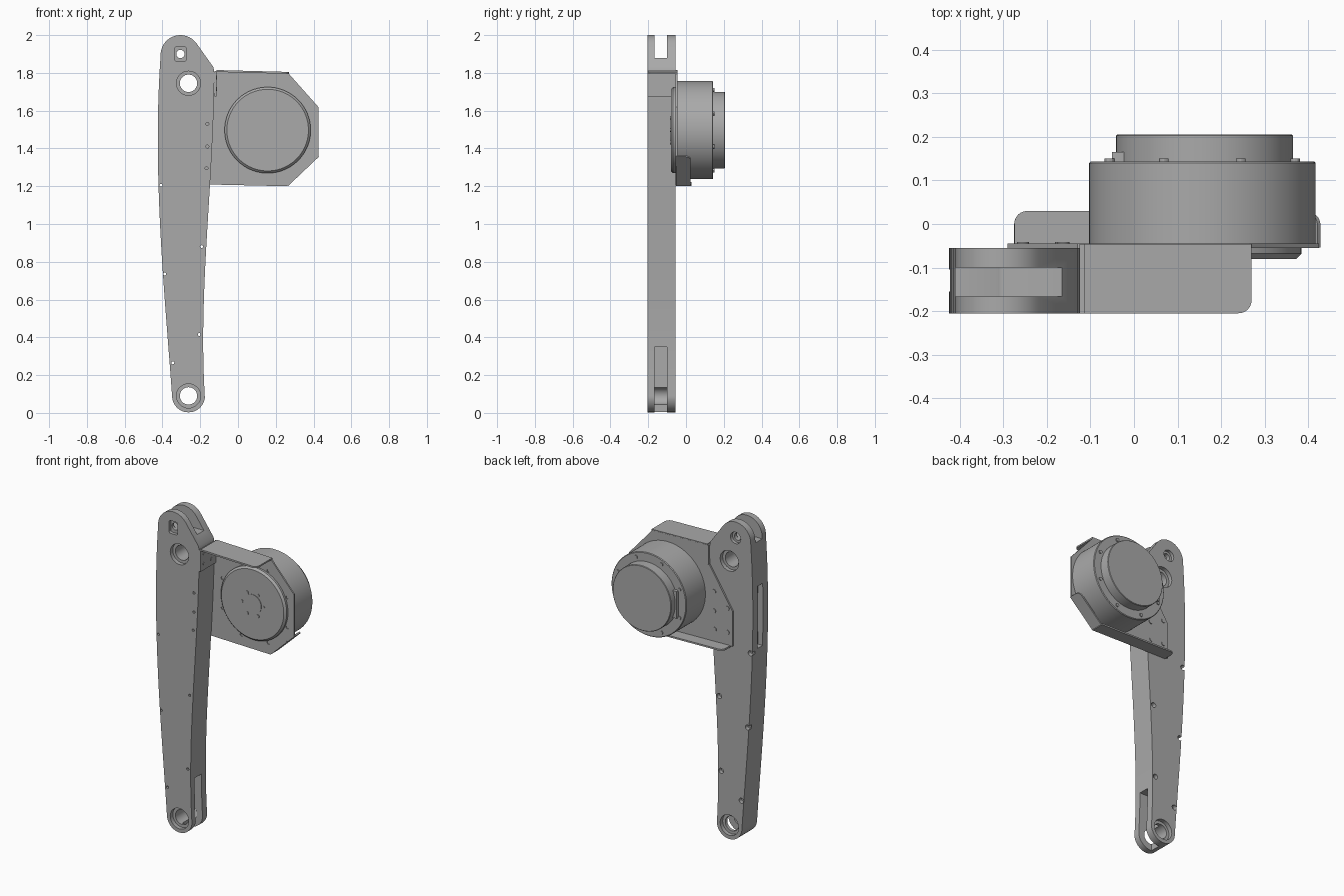
import bpy, bmesh, math
from mathutils import Vector, Matrix
from mathutils.geometry import interpolate_bezier

if "Cube" in bpy.data.objects:
    bpy.data.objects.remove(bpy.data.objects["Cube"])

grey = bpy.data.materials.new("machined grey")
grey.use_nodes = True
COLOUR = (0.4, 0.4, 0.4, 1)
grey.diffuse_color = COLOUR
grey.node_tree.nodes["Principled BSDF"].inputs["Base Color"].default_value = COLOUR

# local x, y -> world x, z ; local z -> world -y
UPRIGHT = Matrix(((1, 0, 0), (0, 0, -1), (0, 1, 0))).to_4x4()


def finish(name, bm):
    bmesh.ops.recalc_face_normals(bm, faces=bm.faces)
    me = bpy.data.meshes.new(name)
    bm.to_mesh(me)
    bm.free()
    me.materials.append(grey)
    ob = bpy.data.objects.new(name, me)
    bpy.context.collection.objects.link(ob)
    return ob


def add_prism(bm, pts, d0, d1, frame):
    """Extrude a flat outline between two depths of a frame."""
    rings = [[bm.verts.new(frame @ Vector((p[0], p[1], d))) for p in pts] for d in (d0, d1)]
    n = len(pts)
    bm.faces.new(rings[0])
    bm.faces.new(rings[1])
    for i in range(n):
        j = (i + 1) % n
        bm.faces.new((rings[0][i], rings[0][j], rings[1][j], rings[1][i]))


def arc(cx, cy, r, a0, a1, n):
    return [(cx + r * math.cos(math.radians(a0 + (a1 - a0) * i / n)),
             cy + r * math.sin(math.radians(a0 + (a1 - a0) * i / n))) for i in range(n + 1)]


def add_disc(bm, x, z, r, y0, y1, n=24):
    add_prism(bm, arc(x, z, r, 0, 360, n)[:-1], -y0, -y1, UPRIGHT)


def add_box(bm, lo, hi):
    pts = [(lo[0], lo[2]), (hi[0], lo[2]), (hi[0], hi[2]), (lo[0], hi[2])]
    add_prism(bm, pts, -lo[1], -hi[1], UPRIGHT)


def lathe(name, x, z, profile, n=64):
    """Stack of rings (radius, y) about an axis running front to back."""
    bm = bmesh.new()
    rings = [[bm.verts.new((px, y, pz)) for px, pz in arc(x, z, r, 0, 360, n)[:-1]]
             for r, y in profile]
    for a, b in zip(rings, rings[1:]):
        for i in range(n):
            j = (i + 1) % n
            bm.faces.new((a[i], a[j], b[j], b[i]))
    bm.faces.new(rings[0])
    bm.faces.new(rings[-1])
    return smooth(finish(name, bm))


def smooth(ob):
    bpy.ops.object.select_all(action='DESELECT')
    ob.select_set(True)
    bpy.context.view_layer.objects.active = ob
    bpy.ops.object.shade_smooth_by_angle(angle=math.radians(30))
    return ob


def cut(ob, bm):
    """Subtract a cutter, then throw the cutter away."""
    tool = finish("cutter", bm)
    tool.hide_render = True
    mod = ob.modifiers.new("cut", 'BOOLEAN')
    mod.operation, mod.solver, mod.object = 'DIFFERENCE', 'EXACT', tool
    mod.use_self = True
    bpy.context.view_layer.objects.active = ob
    bpy.ops.object.modifier_apply(modifier=mod.name)
    bpy.data.objects.remove(tool)


# Arm: long tapered lever with a rounded head and foot
FRONT, BACK = -0.205, -0.055
PIVOT_X, FOOT_Z, HEAD_Z = -0.262, 0.09, 1.745


def edge_curve(*p):
    return [tuple(v) for v in interpolate_bezier(*[Vector(q) for q in p], 24)]


outline = arc(-0.305, 1.895, 0.105, 35, 180, 20)
outline += edge_curve((-0.41, 1.89), (-0.455, 1.25), (-0.385, 0.6), (-0.349, FOOT_Z))
outline += arc(PIVOT_X, FOOT_Z, 0.087, 180, 360, 24)[1:-1]
outline += edge_curve((-0.176, FOOT_Z), (-0.21, 0.65), (-0.13, 1.2), (-0.125, 1.8))
outline += [(-0.13, 1.83)]
bm = bmesh.new()
add_prism(bm, outline, -FRONT, -BACK, UPRIGHT)
arm = finish("lever_arm", bm)

# Slots in the head, the foot and the outer edge
bm = bmesh.new()
add_box(bm, (-0.6, -0.167, 1.88), (0, -0.1, 2.2))
add_box(bm, (-0.27, -0.167, -0.1), (0, -0.1, 0.35))
add_box(bm, (-0.6, -0.155, 1.22), (-0.39, -0.105, 1.61))
cut(arm, bm)

# Pivot holes with bearing recesses, and the latch pocket in the head
bm = bmesh.new()
for z in (FOOT_Z, HEAD_Z):
    add_disc(bm, PIVOT_X, z, 0.046, -0.3, 0.1, 32)
add_disc(bm, -0.305, 1.9, 0.022, -0.3, 0.1)
cut(arm, bm)
bm = bmesh.new()
for z in (FOOT_Z, HEAD_Z):
    for y in (FRONT, BACK):
        add_disc(bm, PIVOT_X, z, 0.064, y - 0.025, y + 0.025, 32)
add_disc(bm, -0.305, 1.9, 0.036, BACK - 0.02, BACK + 0.02)
pocket = []
for sx, sz, a in ((1, 1, 0), (-1, 1, 90), (-1, -1, 180), (1, -1, 270)):
    pocket += arc(-0.305 + sx * 0.018, 1.9 + sz * 0.028, 0.012, a, a + 90, 5)
add_prism(bm, pocket, 0.185, 0.25, UPRIGHT)
cut(arm, bm)

# Bolt holes along the arm, counterbored at the back
bolts = [(-0.162, 1.53), (-0.162, 1.41), (-0.167, 1.295), (-0.408, 1.205),
         (-0.192, 0.88), (-0.388, 0.735), (-0.205, 0.415), (-0.345, 0.265)]
bm = bmesh.new()
for x, z in bolts:
    add_disc(bm, x, z, 0.008, -0.3, 0.1, 12)
cut(arm, bm)
bm = bmesh.new()
for x, z in bolts[3:]:
    add_disc(bm, x, z, 0.016, BACK - 0.025, BACK + 0.02, 16)
cut(arm, bm)
smooth(arm)

# Bracket: cut sheet plate behind the arm
MX, MZ = 0.157, 1.497
plate_pts = [(-0.115, 1.81), (0.265, 1.80), (0.425, 1.62), (0.425, 1.36), (0.26, 1.205),
             (-0.29, 1.22), (-0.29, 1.44), (-0.13, 1.69), (-0.115, 1.69)]
bm = bmesh.new()
add_prism(bm, plate_pts, 0.055, 0.045, UPRIGHT)
plate = finish("bracket_plate", bm)
ring = [(MX + 0.243 * math.cos(a), MZ + 0.243 * math.sin(a))
        for a in [math.radians(22.5 + 45 * k) for k in range(8)]]
bm = bmesh.new()
for x, z in ring:
    add_disc(bm, x, z, 0.011, -0.07, -0.049, 12)
cut(plate, bm)


def flange(name, a, b, root, tip, round_a, round_b, t=0.01):
    """Bent sheet strip along plate edge a-b, from depth root to tip."""
    a, b = Vector((a[0], 0, a[1])), Vector((b[0], 0, b[1]))
    u, v = (b - a).normalized(), Vector((0, 1, 0))
    w = u.cross(v)
    frame = Matrix.Translation(a) @ Matrix((u, v, w)).transposed().to_4x4()
    length, r = (b - a).length, 0.03
    s = math.copysign(1, tip - root)
    pts = [(0, root), (length, root)]
    if round_b:
        pts += [(x, tip + s * y) for x, y in arc(length - r, -r, r, 0, 90, 6)]
    else:
        pts.append((length, tip))
    if round_a:
        pts += [(x, tip + s * y) for x, y in arc(r, -r, r, 90, 180, 6)]
    else:
        pts.append((0, tip))
    bm = bmesh.new()
    add_prism(bm, pts, -t / 2, t / 2, frame)
    return smooth(finish(name, bm))


flange("top_flange", (-0.115, 1.81), (0.27, 1.80), -0.046, FRONT, False, True)
flange("bottom_flange", (-0.275, 1.217), (0.262, 1.205), -0.054, 0.03, True, False)
flange("corner_flange", (0.262, 1.205), (0.425, 1.36), -0.054, 0.025, False, True)
side = flange("side_flange", (-0.12, 1.675), (-0.12, 1.81), -0.046, FRONT, False, False)

# Rivets on the side flange
bm = bmesh.new()
for y in (-0.172, -0.098):
    for z in (1.715, 1.775):
        spot = Matrix.Translation((-0.116, y, z)) @ Matrix.Rotation(math.pi / 2, 4, 'Y')
        bmesh.ops.create_cone(bm, cap_ends=True, segments=12, radius1=0.01, radius2=0.01,
                              depth=0.008, matrix=spot)
smooth(finish("side_rivets", bm))

# Bolts joining the plate to the arm
bm = bmesh.new()
for x, z in bolts[:3] + [(-0.255, 1.45), (-0.255, 1.3)]:
    add_disc(bm, x, z, 0.014, -0.05, -0.041, 16)
smooth(finish("plate_bolts", bm))

# Motor: stepped drum behind the plate, output disc in front
lathe("motor_drum", MX, MZ, [(0.257, -0.05), (0.26, -0.047), (0.26, 0.14), (0.256, 0.144)], 96)
lathe("motor_cap", MX + 0.005, MZ, [(0.203, 0.14), (0.203, 0.203), (0.2, 0.206)], 96)
lathe("output_disc", MX, MZ, [(0.228, -0.05), (0.228, -0.068), (0.216, -0.08)], 96)
lathe("output_hub", MX, MZ, [(0.062, -0.078), (0.062, -0.083)], 32)

bm = bmesh.new()
add_box(bm, (-0.05, 0.14, 1.41), (0.02, 0.165, 1.58))
finish("motor_terminal", bm)

bm = bmesh.new()
for k in range(6):
    a = math.radians(60 * k)
    add_disc(bm, MX + 0.075 * math.cos(a), MZ + 0.075 * math.sin(a), 0.01, -0.084, -0.078, 12)
smooth(finish("hub_bolts", bm))

bm = bmesh.new()
for x, z in ring:
    add_disc(bm, MX + (x - MX) * 0.95, MZ + (z - MZ) * 0.95, 0.011, 0.14, 0.15, 12)
smooth(finish("drum_bolts", bm))
